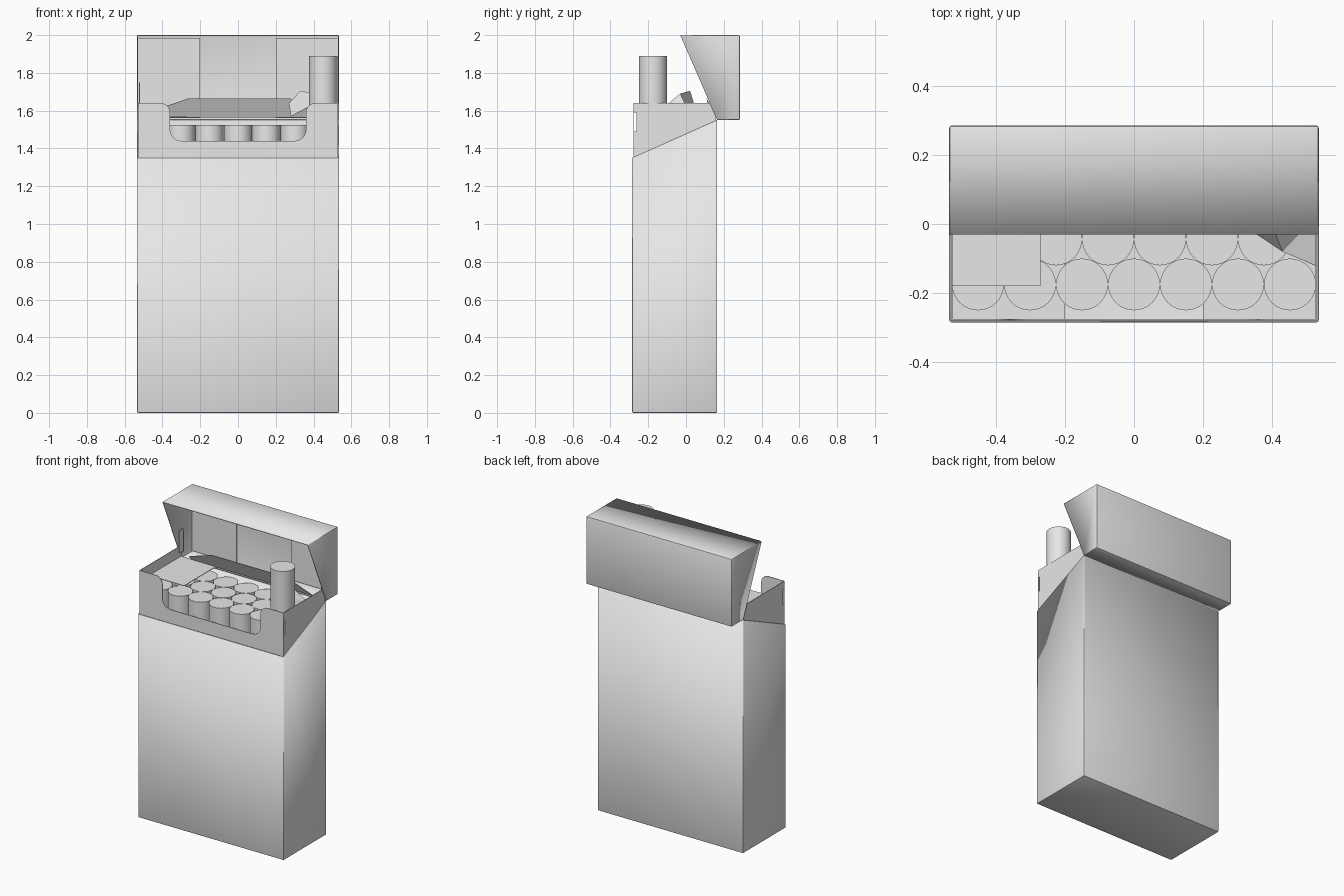
import bpy, bmesh
from math import pi, sin, cos, radians
from mathutils import Vector

cube = bpy.data.objects.get("Cube")
if cube:
    bpy.data.objects.remove(cube)

# One plain card colour
GREY = (0.8, 0.8, 0.8, 1)
card = bpy.data.materials.new("plain grey card")
card.use_nodes = True
card.diffuse_color = GREY
card.node_tree.nodes["Principled BSDF"].inputs["Base Color"].default_value = GREY

W = 0.535      # half width of the pack
T = 0.005      # card thickness


def finish(name, bm, smooth=False):
    bmesh.ops.recalc_face_normals(bm, faces=bm.faces)
    mesh = bpy.data.meshes.new(name)
    bm.to_mesh(mesh)
    bm.free()
    if smooth:
        mesh.shade_smooth()
        mesh.set_sharp_from_angle(angle=radians(35))
    mesh.materials.append(card)
    ob = bpy.data.objects.new(name, mesh)
    bpy.context.scene.collection.objects.link(ob)
    return ob


def prism(bm, outline, offset):
    """Extrude a closed outline of points by an offset vector."""
    face = bm.faces.new([bm.verts.new(p) for p in outline])
    new = bmesh.ops.extrude_face_region(bm, geom=[face])["geom"]
    verts = [v for v in new if isinstance(v, bmesh.types.BMVert)]
    bmesh.ops.translate(bm, verts=verts, vec=offset)


def side_prism(name, outline, x, width):
    bm = bmesh.new()
    prism(bm, [(x, y, z) for y, z in outline], (width, 0, 0))
    return finish(name, bm)


def plate(name, lo, hi):
    outline = [(lo[1], lo[2]), (hi[1], lo[2]), (hi[1], hi[2]), (lo[1], hi[2])]
    return side_prism(name, outline, lo[0], hi[0] - lo[0])


def carton(name, outline):
    """Hollow card box from a side profile, open along its last edge."""
    bm = bmesh.new()
    prism(bm, [(-W, y, z) for y, z in outline], (2 * W, 0, 0))
    a, b = [Vector((0, *outline[i])) for i in (-1, 0)]
    mid = (a + b) / 2
    opening = min(bm.faces, key=lambda f: (f.calc_center_median() - mid).length)
    bmesh.ops.delete(bm, geom=[opening], context='FACES_ONLY')
    edges = [e for e in bm.edges if len(e.link_faces) == 2]
    bmesh.ops.bevel(bm, geom=edges, offset=0.007, segments=2, profile=0.5,
                    affect='EDGES')
    ob = finish(name, bm, True)
    mod = ob.modifiers.new("card thickness", 'SOLIDIFY')
    mod.thickness = T
    mod.offset = -1
    return ob


def arc(cx, cz, r, start, end, n=6):
    steps = [radians(start + (end - start) * i / n) for i in range(n + 1)]
    return [(cx + r * cos(t), cz + r * sin(t)) for t in steps]


def sheet(name, points, faces):
    bm = bmesh.new()
    verts = [bm.verts.new(p) for p in points]
    for f in faces:
        bm.faces.new([verts[i] for i in f])
    ob = finish(name, bm)
    ob.modifiers.new("paper thickness", 'SOLIDIFY').thickness = 0.002
    return ob


# Pack body with slanted mouth, and the lid tipped back on its hinge
carton("pack_body", [(-0.285, 1.35), (-0.285, 0), (0.165, 0), (0.165, 1.55)])
carton("open_lid", [(0.165, 1.55), (0.285, 1.55), (0.285, 2), (-0.03, 2)])

# Inner frame: front panel with a rounded cut-out
half = (arc(0.30, 1.50, 0.06, -90, 0) + arc(0.41, 1.59, 0.05, 180, 90)
        + [(W - T, 1.64), (W - T, 1.0)])
outline = half + [(-x, z) for x, z in reversed(half)]
bm = bmesh.new()
prism(bm, [(x, -0.279, z) for x, z in outline], (0, 0.004, 0))
finish("inner_frame_front", bm)

# Inner frame sides with a narrow slot at the front fold
F, S = -0.275, -0.262
slotted = [(F, 1.0), (0.158, 1.0), (0.158, 1.64), (F, 1.64),
           (F, 1.59), (S, 1.59), (S, 1.49), (F, 1.49)]
for s, side in ((1, "left"), (-1, "right")):
    side_prism("inner_frame_" + side, slotted, s * (W - T), -s * 0.004)
    # Folded flaps against the inside of the lid and on the floor
    x0, x1 = sorted((s * 0.2, s * 0.528))
    plate("lid_flap_" + side, (x0, 0.272, 1.56), (x1, 0.276, 1.985))
    plate("floor_flap_" + side, (x0, -0.275, 0.01), (x1, 0.155, 0.014))
    # Small locking tab on the lid side
    x0, x1 = sorted((s * 0.52, s * 0.524))
    plate("lid_tab_" + side, (x0, 0.13, 1.6), (x1, 0.17, 1.75))

# Sticks packed in three staggered rows, one pulled up at the front
R, PITCH = 0.075, 0.1505
for row, count in enumerate((7, 6, 7)):
    for i in range(count):
        x = (i - (count - 1) / 2) * PITCH
        y = -0.175 + row * PITCH * sin(pi / 3)
        raised = row == 0 and i == count - 1
        bottom, top = (0.385, 1.89) if raised else (0.02, 1.525)
        bm = bmesh.new()
        bmesh.ops.create_cone(bm, cap_ends=True, segments=32, radius1=R,
                              radius2=R, depth=top - bottom)
        bmesh.ops.translate(bm, verts=bm.verts, vec=(x, y, (top + bottom) / 2))
        finish("raised_stick" if raised else f"stick_{row + 1}_{i + 1}", bm, True)

# Lining paper: remaining cover, leaning back strip and torn corner
plate("paper_cover", (-0.528, -0.18, 1.566), (-0.27, 0.155, 1.57))
sheet("paper_back_strip",
      [(-0.45, 0.157, 1.565), (0.45, 0.157, 1.565), (0.28, 0.11, 1.664),
       (-0.265, 0.11, 1.664), (-0.45, 0.13, 1.60)], [(0, 1, 2, 3, 4)])
sheet("torn_paper_corner",
      [(0.28, 0.02, 1.57), (0.33, 0.02, 1.705), (0.41, -0.03, 1.69),
       (0.43, -0.08, 1.65), (0.525, -0.12, 1.60), (0.525, 0.02, 1.58),
       (0.27, 0.04, 1.64)],
      [(0, 2, 1), (0, 1, 6), (0, 3, 2), (2, 3, 5), (3, 4, 5)])
